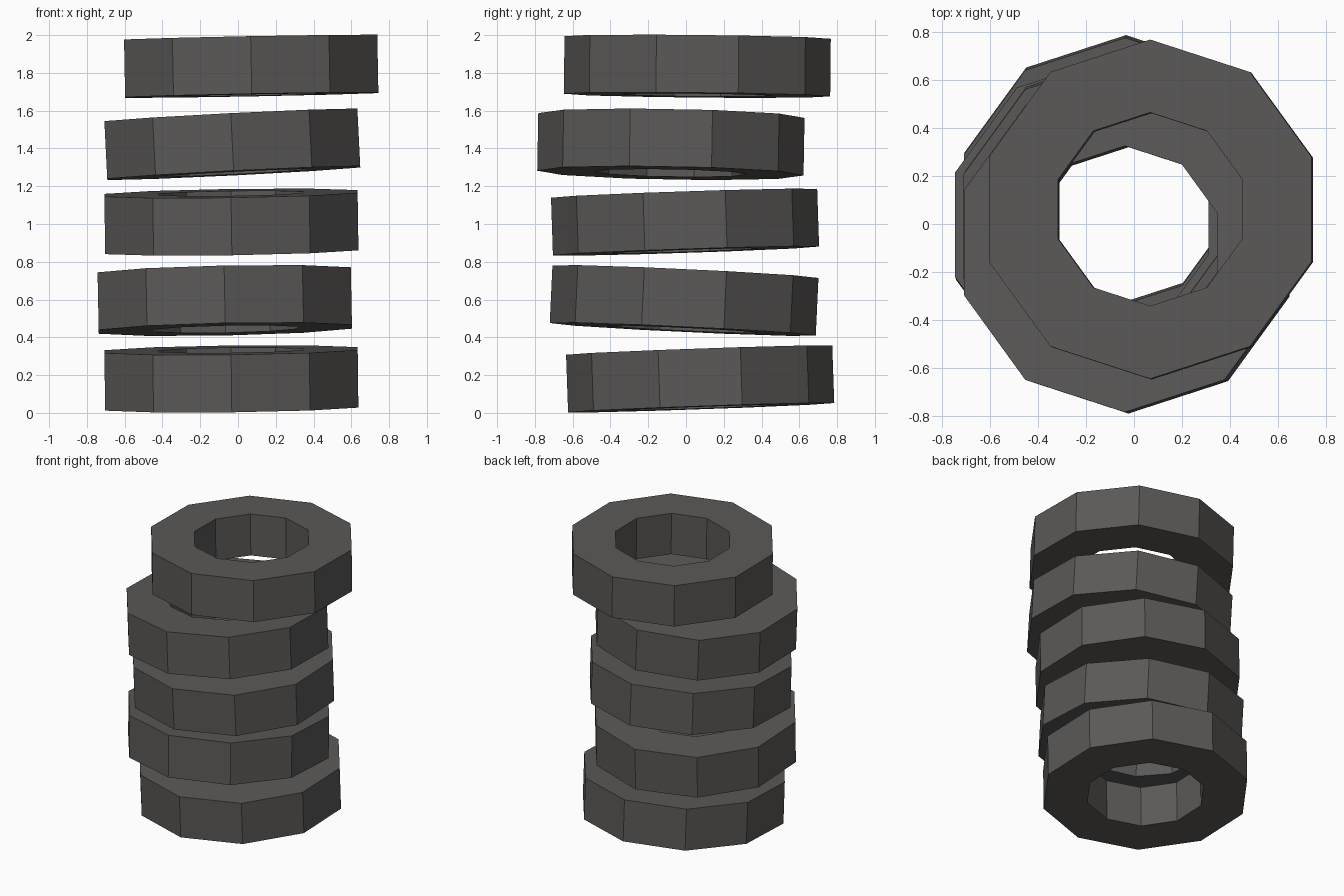
import bpy
import bmesh
from math import atan
from mathutils import Matrix

SIDES, OUTER, INNER, THICK = 10, 0.705, 0.402, 0.305

cube = bpy.data.objects.get("Cube")
if cube:
    bpy.data.objects.remove(cube, do_unlink=True)

# Dark rubber
rubber = bpy.data.materials.new("dark_grey_rubber")
rubber.use_nodes = True
colour = (0.105, 0.10, 0.096, 1)
rubber.diffuse_color = colour
bsdf = rubber.node_tree.nodes["Principled BSDF"]
bsdf.inputs["Base Color"].default_value = colour
bsdf.inputs["Roughness"].default_value = 0.9


def ring_mesh():
    """Flat ten-sided ring with a corner on the y axis, centred on its origin."""
    bm = bmesh.new()
    for radius in (OUTER, INNER):
        bmesh.ops.create_circle(bm, segments=SIDES, radius=radius,
                                matrix=Matrix.Translation((0, 0, -THICK / 2)))
    bmesh.ops.bridge_loops(bm, edges=bm.edges[:])
    top = bmesh.ops.extrude_face_region(bm, geom=bm.faces[:])["geom"]
    bmesh.ops.translate(bm, vec=(0, 0, THICK),
                        verts=[g for g in top if isinstance(g, bmesh.types.BMVert)])
    bmesh.ops.recalc_face_normals(bm, faces=bm.faces[:])
    mesh = bpy.data.meshes.new("ring")
    bm.to_mesh(mesh)
    bm.free()
    mesh.materials.append(rubber)
    return mesh


# Stacked tyres: name, centre, rise along x, rise along y
TYRES = [
    ("bottom_tyre", (-0.035, 0.075, 0.18), 0.012, 0.035),
    ("second_tyre", (-0.07, -0.01, 0.595), 0.02, -0.047),
    ("middle_tyre", (-0.035, -0.005, 1.01), 0.015, 0.033),
    ("fourth_tyre", (-0.03, -0.08, 1.422), 0.05, -0.018),
    ("top_tyre", (0.07, 0.06, 1.835), 0.019, -0.010),
]
mesh = ring_mesh()
for name, centre, rise_x, rise_y in TYRES:
    tyre = bpy.data.objects.new(name, mesh)
    tyre.location = centre
    tyre.rotation_euler = (atan(rise_y), -atan(rise_x), 0)
    bpy.context.collection.objects.link(tyre)
